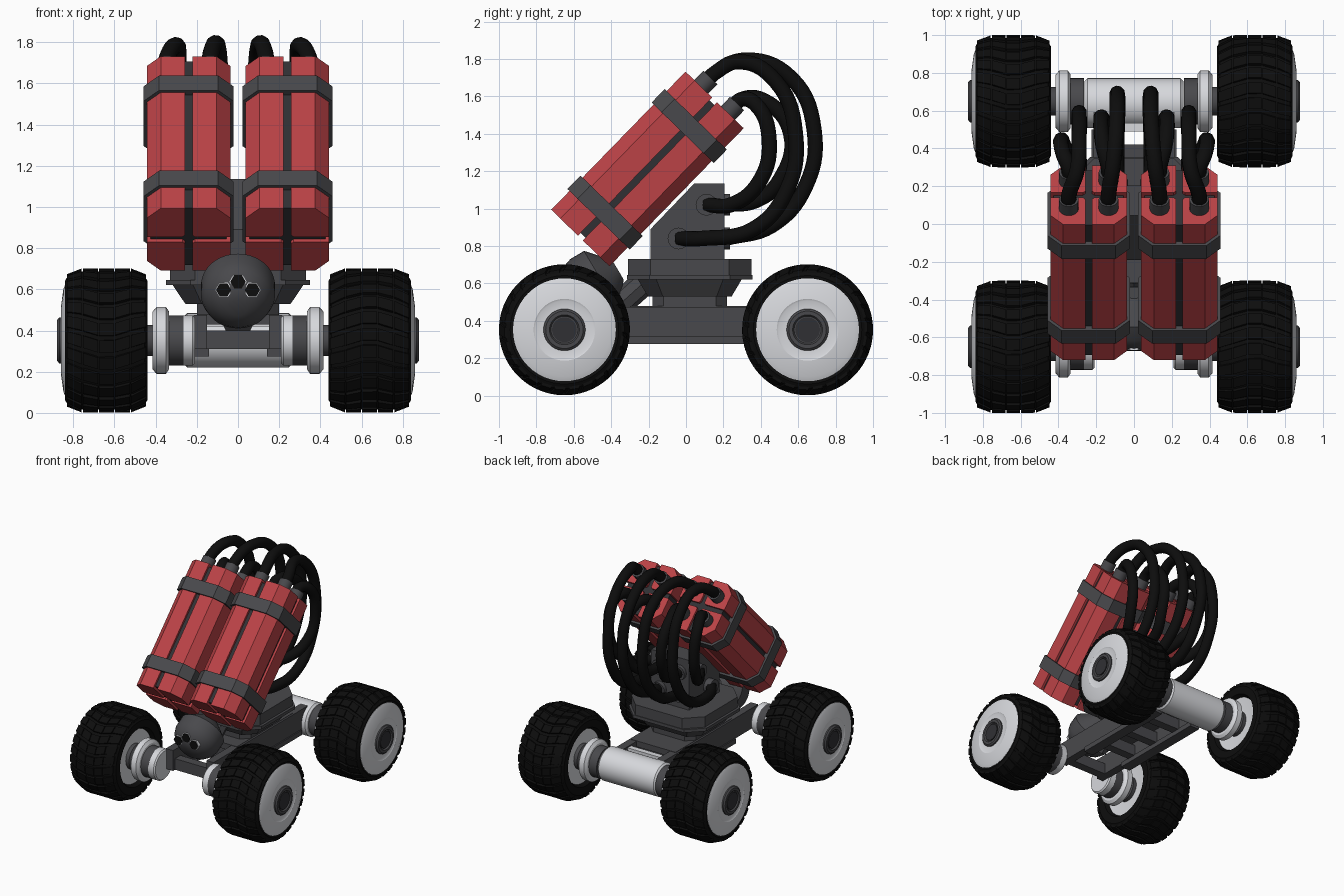
import bpy, bmesh
from math import pi, sin, cos, radians
from mathutils import Matrix, Vector

old = bpy.data.objects.get("Cube")
if old:
    bpy.data.objects.remove(old)


def material(name, r, g, b):
    m = bpy.data.materials.new(name)
    m.use_nodes = True
    m.diffuse_color = (r, g, b, 1)
    node = m.node_tree.nodes["Principled BSDF"]
    node.inputs["Base Color"].default_value = (r, g, b, 1)
    node.inputs["Roughness"].default_value = 0.7
    return m


RED = material("red", 0.5, 0.055, 0.062)
GRAY = material("dark gray", 0.066, 0.066, 0.072)
CORE = material("charcoal", 0.03, 0.03, 0.034)
WHITE = material("light gray", 0.68, 0.69, 0.72)
BLACK = material("rubber black", 0.004, 0.004, 0.004)
smooth = []


def finish(name, bm, mat, matrix=Matrix(), is_smooth=False):
    bmesh.ops.recalc_face_normals(bm, faces=bm.faces)
    mesh = bpy.data.meshes.new(name)
    bm.to_mesh(mesh)
    bm.free()
    mesh.materials.append(mat)
    ob = bpy.data.objects.new(name, mesh)
    ob.matrix_world = matrix
    bpy.context.collection.objects.link(ob)
    if is_smooth:
        smooth.append(ob)
    return ob


def prism(name, pts, z0, z1, mat, matrix=Matrix(), taper=1.0):
    """Extruded outline; taper scales the lower end."""
    bm = bmesh.new()
    low = [bm.verts.new((x * taper, y * taper, z0)) for x, y in pts]
    top = [bm.verts.new((x, y, z1)) for x, y in pts]
    bm.faces.new(low)
    bm.faces.new(top)
    for i in range(len(pts)):
        j = (i + 1) % len(pts)
        bm.faces.new((low[i], low[j], top[j], top[i]))
    return finish(name, bm, mat, matrix)


def octagon(w, h, c):
    """Rectangle of half sizes w, h with corners cut by c."""
    return [(w, h - c), (w - c, h), (c - w, h), (-w, h - c),
            (-w, c - h), (c - w, -h), (w - c, -h), (w, c - h)]


def box(name, x0, x1, y0, y1, z0, z1, mat):
    return prism(name, [(x0, y0), (x1, y0), (x1, y1), (x0, y1)], z0, z1, mat)


def lathe(name, profile, mat, matrix=Matrix(), segs=40):
    """Spin (radius, height) points about local z, closing both ends."""
    bm = bmesh.new()
    rings = [[bm.verts.new((r * cos(2 * pi * k / segs), r * sin(2 * pi * k / segs), z))
              for k in range(segs)] for r, z in profile]
    for a, b in zip(rings, rings[1:]):
        for k in range(segs):
            n = (k + 1) % segs
            bm.faces.new((a[k], a[n], b[n], b[k]))
    bm.faces.new(rings[0])
    bm.faces.new(rings[-1])
    return finish(name, bm, mat, matrix, segs > 12)


def rod(name, p, q, r, mat, segs=32, bevel=0.0):
    """Cylinder between two points."""
    p, q = Vector(p), Vector(q)
    d = q - p
    m = Matrix.Translation(p) @ d.to_track_quat("Z", "Y").to_matrix().to_4x4()
    return lathe(name, [(r - bevel, 0), (r, bevel), (r, d.length - bevel),
                        (r - bevel, d.length)] if bevel else [(r, 0), (r, d.length)], mat, m, segs)


# Wheels and treads
HUB_Z = 0.352
MID, COUNT = 0.64, 26


def tread(name, matrix):
    bm = bmesh.new()
    for row in range(5):
        x0 = 0.447 + row * 0.078
        for k in range(COUNT):
            v = []
            for x in (x0, x0 + 0.072):
                off = abs(x - MID)
                top = 0.35 - max(0, off - 0.12) * 0.4
                for r, half in ((top - 0.03, 0.098), (top, 0.085)):
                    for s in (-1, 1):
                        a = 2 * pi * k / COUNT + s * half + off * 0.9
                        v.append(bm.verts.new((r * cos(a), r * sin(a), x)))
            for f in ((0, 1, 3, 2), (4, 5, 7, 6), (0, 1, 5, 4),
                      (2, 3, 7, 6), (0, 2, 6, 4), (1, 3, 7, 5)):
                bm.faces.new([v[i] for i in f])
    finish(name, bm, BLACK, matrix)


for end, y in (("front", -0.65), ("rear", 0.65)):
    for side, s in (("left", 1), ("right", -1)):
        tag = f"{end}_{side}"
        m = Matrix.Translation((0, y, HUB_Z)) @ Matrix.Rotation(s * pi / 2, 4, "Y")
        lathe(tag + "_tire", [(0.2, 0.5), (0.23, 0.445), (0.29, 0.44), (0.315, 0.455), (0.335, 0.51),
                              (0.335, 0.77), (0.315, 0.825), (0.29, 0.84), (0.27, 0.835)], BLACK, m, 52)
        tread(tag + "_tread", m)
        lathe(tag + "_rim", [(0.275, 0.81), (0.275, 0.838), (0.25, 0.848),
                             (0.165, 0.86), (0.155, 0.855), (0.1, 0.858)], WHITE, m, 48)
        lathe(tag + "_hub", [(0.112, 0.84), (0.112, 0.868), (0.1, 0.878),
                             (0.08, 0.878), (0.072, 0.866)], GRAY, m)
        lathe(tag + "_hub_core", [(0.066, 0.85), (0.066, 0.874)], CORE, m, 32)
        lathe(tag + "_inner_rim", [(0.215, 0.51), (0.215, 0.475), (0.13, 0.485)], WHITE, m)
        lathe(tag + "_axle", [(0.1, 0.5), (0.1, 0.455), (0.075, 0.44), (0.075, 0.3)], GRAY, m)
        lathe(tag + "_flange", [(0.14, 0.335), (0.163, 0.35), (0.163, 0.395),
                                (0.14, 0.415)], WHITE, m)
        lathe(tag + "_collar", [(0.122, 0.265), (0.122, 0.337)], GRAY, m)
        if end == "front":
            lathe(tag + "_hub_end", [(0.112, 0.21), (0.122, 0.22), (0.122, 0.268)], WHITE, m)

rod("rear_axle_housing", (-0.262, 0.64, HUB_Z), (0.262, 0.64, HUB_Z), 0.132, WHITE, 40, 0.015)

# Chassis ladder frame
for side, s in (("left", 1), ("right", -1)):
    a, b = sorted((s * 0.15, s * 0.215))
    box(side + "_rail", a, b, -0.62, 0.6, 0.31, 0.475, GRAY)
    box(side + "_rail_foot", a - 0.01, b + 0.01, -0.32, 0.5, 0.275, 0.315, GRAY)
for i, y in enumerate((-0.56, -0.2, 0.06, 0.32)):
    box(f"cross_member_{i + 1}", -0.16, 0.16, y - 0.035, y + 0.035, 0.31, 0.4, GRAY)
box("deck", -0.2, 0.2, -0.3, 0.42, 0.43, 0.478, GRAY)
box("rear_strip", -0.2, 0.2, 0.49, 0.535, 0.42, 0.465, WHITE)

# Turret base
base = Matrix.Translation((0, 0.02, 0))
prism("neck", octagon(0.2, 0.2, 0.06), 0.47, 0.54, GRAY, base)
prism("turret_underside", octagon(0.32, 0.28, 0.1), 0.53, 0.625, GRAY, base, 0.8)
prism("turret_plate", octagon(0.35, 0.335, 0.12), 0.62, 0.645, GRAY, base)
prism("turret_top", octagon(0.33, 0.33, 0.12), 0.645, 0.73, GRAY, base)

# Mounting bracket, outlined in y and z
along_x = Matrix(((0, 0, 1, 0), (1, 0, 0, 0), (0, 1, 0, 0), (0, 0, 0, 1)))
prism("bracket", [(-0.19, 0.72), (0.205, 0.72), (0.205, 1.135), (0.045, 1.135), (-0.19, 0.89)],
      -0.17, 0.17, GRAY, along_x)

# Front sensor head
tilt = Matrix.Translation((0, -0.527, 0.575)) @ \
    Vector((0, -0.86, -0.51)).to_track_quat("Z", "Y").to_matrix().to_4x4()
lathe("head", [(0.06, -0.19), (0.165, -0.1), (0.18, -0.085), (0.18, 0), (0.165, 0.045),
               (0.135, 0.085), (0.09, 0.115), (0.045, 0.128)], GRAY, tilt)
rod("head_strut", (0, -0.43, 0.42), (0, -0.22, 0.61), 0.07, GRAY, 8)
for i, (x, z) in enumerate(((-0.07, 0.597), (0, 0.637), (0.07, 0.597))):
    rod(f"nozzle_rim_{i + 1}", (x, -0.58, z), (x, -0.667, z), 0.042, WHITE, 6)
    rod(f"nozzle_hole_{i + 1}", (x, -0.6, z), (x, -0.672, z), 0.037, BLACK, 6)

# Tank pods, with local z along the tubes
AXIS = Vector((0, 0.697, 0.717))
FOOT = Vector((0, -0.565, 0.8425))
LENGTH = 1.03


def pod_point(x, v, t):
    return FOOT + Vector((x, 0.717 * v, -0.697 * v)) + AXIS * t


def hose(name, points):
    cu = bpy.data.curves.new(name, "CURVE")
    cu.dimensions = "3D"
    cu.bevel_depth, cu.bevel_resolution = 0.041, 3
    cu.resolution_u, cu.use_fill_caps = 7, True
    sp = cu.splines.new("BEZIER")
    sp.bezier_points.add(len(points) - 1)
    for bp, p in zip(sp.bezier_points, points):
        bp.co = p
        bp.handle_left_type = bp.handle_right_type = "AUTO"
    cu.materials.append(BLACK)
    bpy.context.collection.objects.link(bpy.data.objects.new(name, cu))


# Hose routes for one side, from tube top to bracket socket
ROUTES = {
    "upper_inner": [(.11, .32, 1.795), (.09, .56, 1.7), (.09, .685, 1.42), (.085, .64, 1.12),
                    (.09, .46, .91), (.09, .21, .84)],
    "upper_outer": [(.3, .29, 1.785), (.29, .48, 1.68), (.29, .585, 1.4), (.29, .54, 1.1),
                    (.29, .36, .89), (.27, .08, .84), (.2, -.04, .84)],
    "lower_inner": [(.165, .42, 1.575), (.175, .56, 1.4), (.15, .5, 1.15), (.1, .37, 1.04),
                    (.09, .21, 1.02)],
    "lower_outer": [(.375, .37, 1.56), (.385, .445, 1.36), (.36, .39, 1.14), (.28, .24, 1.02),
                    (.2, .11, 1.02)],
}

for side, s in (("left", 1), ("right", -1)):
    m = Matrix.Translation(FOOT + Vector((s * 0.24, 0, 0))) @ Matrix.Rotation(radians(-44.2), 4, "X")
    prism(side + "_pod_core", octagon(0.185, 0.2, 0.06), 0.02, LENGTH - 0.02, CORE, m)
    for i, (u, v) in enumerate(((1, 1), (-1, 1), (-1, -1), (1, -1))):
        a, b, g, c = 0.203, 0.217, 0.018, 0.068
        tube = [(g, g + 0.012), (g + 0.012, g), (a, g), (a, b - c), (a - c, b), (g, b)]
        prism(f"{side}_tube_{i + 1}", [(u * x, v * y) for x, y in tube], 0, LENGTH, RED, m)
    for part, t in (("lower", 0.14), ("upper", 0.785)):
        prism(f"{side}_{part}_band", octagon(0.218, 0.232, 0.075), t, t + 0.1, GRAY, m)
    for route, pts in ROUTES.items():
        x = s * (0.135 if "inner" in route else 0.345)
        v = -0.1 if "upper" in route else 0.1
        rod(f"{side}_{route}_cap", pod_point(x, v, 1.0), pod_point(x, v, LENGTH + 0.07), 0.052, GRAY, 16)
        path = [pod_point(x, v, LENGTH + 0.03), pod_point(x, v, LENGTH + 0.1)]
        path += [Vector((s * px, py, pz)) for px, py, pz in pts]
        hose(f"{side}_{route}_hose", path)
        # Bracket sockets face backward for inner hoses, sideways for outer ones
        end = path[-1]
        out = Vector((0, 1, 0)) if "inner" in route else Vector((s, 0, 0))
        rod(f"{side}_{route}_socket", end - out * 0.06, end + out * 0.025, 0.058, GRAY, 16)

# Smooth the round parts and keep their edges sharp
bpy.ops.object.select_all(action="DESELECT")
for ob in smooth:
    ob.select_set(True)
bpy.context.view_layer.objects.active = smooth[0]
bpy.ops.object.shade_smooth_by_angle(angle=radians(30))
